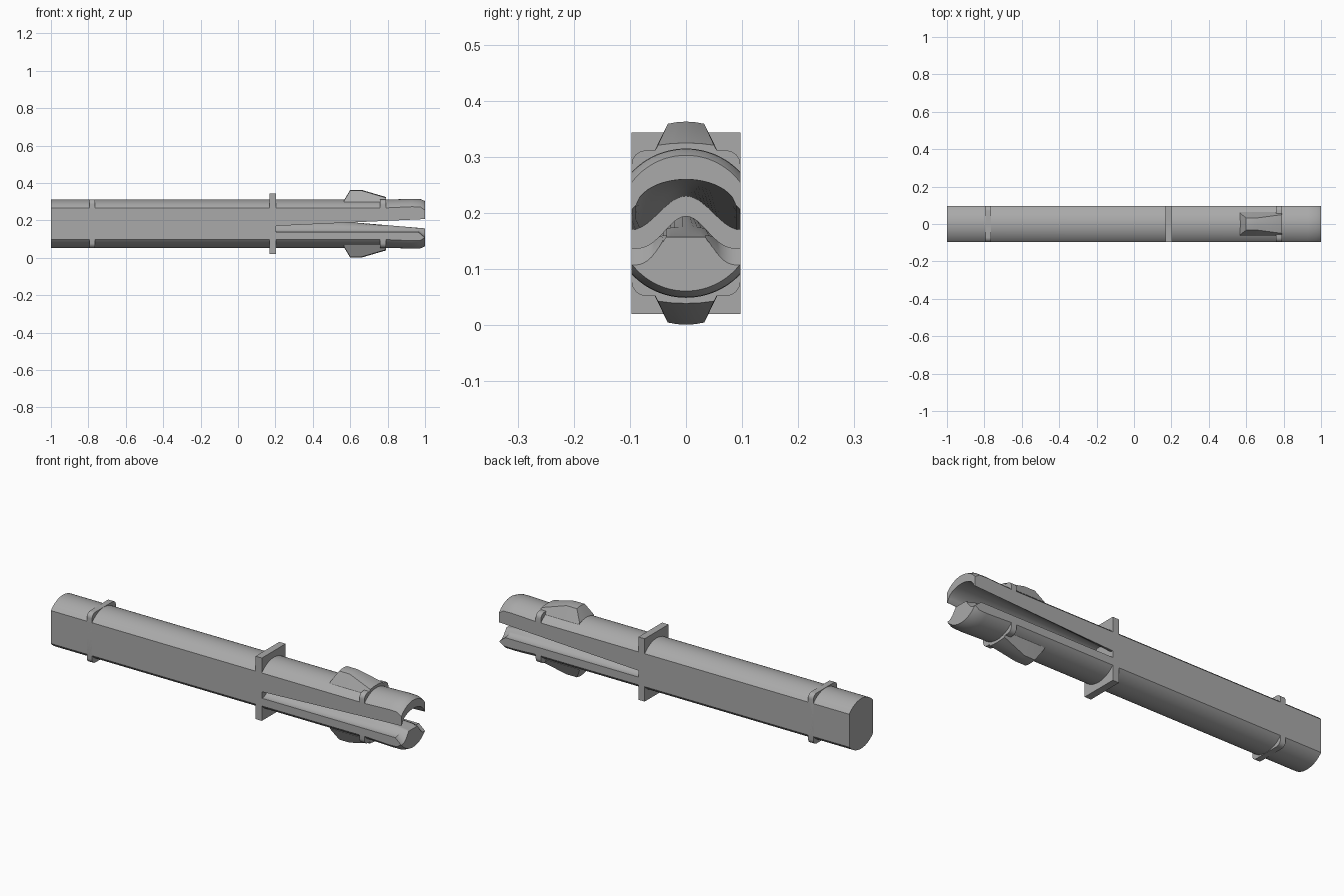
import bpy, bmesh, math

cube = bpy.data.objects.get("Cube")
if cube:
    bpy.data.objects.remove(cube, do_unlink=True)

CZ = 0.182      # height of the rod axis
HALF = 0.097    # half width between the flat sides

grey = bpy.data.materials.new("plain grey")
grey.use_nodes = True
colour = (0.4, 0.4, 0.4, 1)
grey.diffuse_color = colour
grey.node_tree.nodes["Principled BSDF"].inputs["Base Color"].default_value = colour


def loft(name, sections):
    """Skin matching (y, z) sections placed along x and cap both ends."""
    bm = bmesh.new()
    rings = [[bm.verts.new((x, y, z)) for y, z in pts] for x, pts in sections]
    n = len(rings[0])
    for a, b in zip(rings, rings[1:]):
        for i in range(n):
            j = (i + 1) % n
            bm.faces.new((a[i], a[j], b[j], b[i]))
    bm.faces.new(rings[0])
    bm.faces.new(rings[-1])
    bmesh.ops.recalc_face_normals(bm, faces=bm.faces)
    mesh = bpy.data.meshes.new(name)
    bm.to_mesh(mesh)
    bm.free()
    mesh.materials.append(grey)
    obj = bpy.data.objects.new(name, mesh)
    bpy.context.collection.objects.link(obj)
    return obj


def smooth(obj, angle=25):
    bpy.ops.object.select_all(action="DESELECT")
    obj.select_set(True)
    bpy.context.view_layer.objects.active = obj
    bpy.ops.object.shade_smooth_by_angle(angle=math.radians(angle))


def rod_section(r, steps=24):
    """Circle with both sides cut flat."""
    a = math.acos(HALF / r)
    top = [a + (math.pi - 2 * a) * i / steps for i in range(steps + 1)]
    angles = top + [t + math.pi for t in top]
    return [(r * math.cos(t), CZ + r * math.sin(t)) for t in angles]


def rounded_section(w, h, r, steps=6):
    pts = []
    for q, (sy, sz) in enumerate([(1, 1), (-1, 1), (-1, -1), (1, -1)]):
        for i in range(steps + 1):
            t = math.pi / 2 * (q + i / steps)
            pts.append((sy * (w - r) + r * math.cos(t),
                        CZ + sz * (h - r) + r * math.sin(t)))
    return pts


# Rod with a lightly chamfered, slightly swollen tip
rod = loft("split_rod", [(x, rod_section(r)) for x, r in
           [(-1, 0.129), (0.8, 0.129), (0.93, 0.133), (0.975, 0.132), (1, 0.121)]])


# Widening wave-shaped slot between the two springy arms
def slot_section(x, steps=32):
    t = (x - 0.2) / 0.8
    ridge = 0.195 - 0.038 * max(0, (x - 0.55) / 0.45)
    foot = 0.137 - max(0, x - 0.965) * 0.85
    ys = [-0.11 + 0.22 * i / steps for i in range(steps + 1)]
    low, high = [], []
    for y in ys:
        bell = 0.5 * (1 + math.cos(math.pi * min(1, abs(y) / HALF)))
        arch = math.sqrt(max(0, 1 - (y / 0.09) ** 2))
        low.append((y, min(foot + (0.195 - foot) * bell ** 1.5, ridge)))
        high.append((y, (1 - t) * (0.17 + 0.06 * bell) + t * (0.207 + 0.053 * arch)))
    return low + high[::-1]


cutter = loft("slot_cutter", [(x, slot_section(x)) for x in
              (0.204, 0.55, 0.8, 0.965, 1.01)])
cutter.hide_render = True
cut = rod.modifiers.new("slot", "BOOLEAN")
cut.operation = "DIFFERENCE"
cut.solver = "EXACT"
cut.object = cutter
bpy.ops.object.select_all(action="DESELECT")
rod.select_set(True)
bpy.context.view_layer.objects.active = rod
bpy.ops.object.modifier_apply(modifier=cut.name)
bpy.data.objects.remove(cutter, do_unlink=True)
smooth(rod)

# Rectangular stop flange, in two halves clear of the slot
for name, s in (("upper_flange", 1), ("lower_flange", -1)):
    box = [(-HALF, CZ), (HALF, CZ), (HALF, CZ + s * 0.162), (-HALF, CZ + s * 0.162)]
    loft(name, [(0.168, box), (0.204, box)])

# Rounded collar near the plain end
collar = rounded_section(HALF, 0.13, 0.026)
smooth(loft("rear_collar", [(-0.795, collar), (-0.765, collar)]))


# Parts repeated on both arms: collar corners and snap barb
def barb_section(top, s):
    def half(h):
        return 0.056 - (h - 0.13) * 0.46
    base, w = 0.115, half(top)
    crown = [(w * k, top - 0.004 * k * k) for k in (1, 0.5, 0, -0.5, -1)]
    pts = [(half(base), base)] + crown + [(-half(base), base)]
    return [(y, CZ + s * h) for y, h in pts]


for name, s in (("upper", 1), ("lower", -1)):
    smooth(loft(name + "_barb", [(x, barb_section(h, s)) for x, h in
           [(0.568, 0.128), (0.6, 0.181), (0.66, 0.181), (0.79, 0.143)]]))
    for side, d in (("left", -1), ("right", 1)):
        corner = [(0.045, 0.119), (0.045, 0.13), (0.071, 0.13)]
        corner += [(0.071 + 0.026 * math.sin(t), 0.104 + 0.026 * math.cos(t))
                   for t in (0.4, 0.8, 1.2, math.pi / 2)]
        corner += [(HALF, 0.08)]
        pts = [(d * y, CZ + s * z) for y, z in corner]
        smooth(loft(name + "_" + side + "_collar_corner", [(0.76, pts), (0.79, pts)]))
